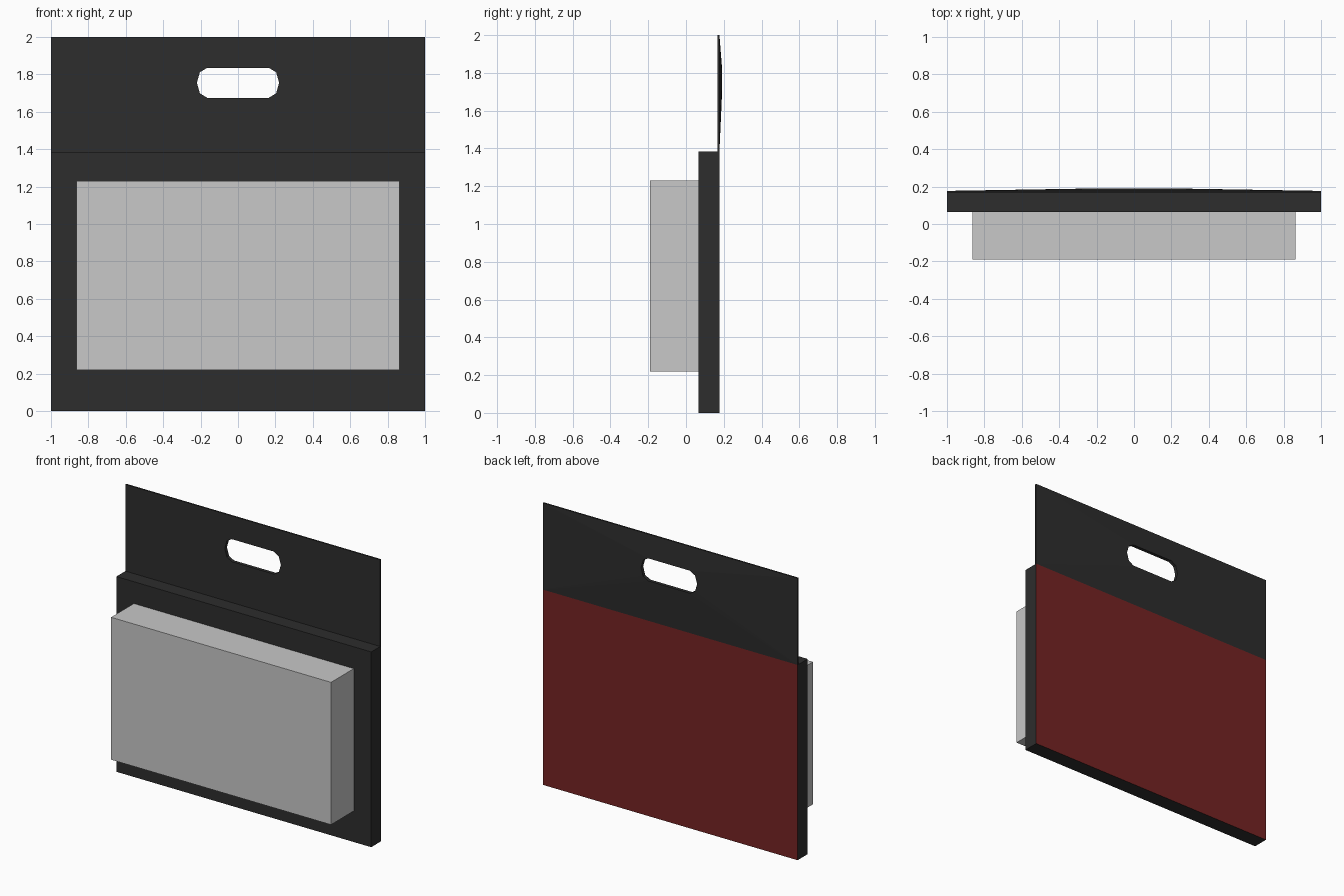
import bpy, bmesh, math

cube = bpy.data.objects.get("Cube")
if cube:
    bpy.data.objects.remove(cube)


def material(name, r, g, b):
    m = bpy.data.materials.new(name)
    m.use_nodes = True
    m.diffuse_color = (r, g, b, 1)
    m.node_tree.nodes["Principled BSDF"].inputs["Base Color"].default_value = (r, g, b, 1)
    return m


black = material("black card", 0.026, 0.026, 0.026)
red = material("dark red print", 0.18, 0.017, 0.017)
grey = material("light grey plastic", 0.578, 0.578, 0.578)


def finish(name, bm, *mats):
    bmesh.ops.recalc_face_normals(bm, faces=bm.faces)
    me = bpy.data.meshes.new(name)
    bm.to_mesh(me)
    bm.free()
    for m in mats:
        me.materials.append(m)
    ob = bpy.data.objects.new(name, me)
    bpy.context.scene.collection.objects.link(ob)
    return ob


def box(name, half_x, y0, y1, z0, z1, *mats):
    bm = bmesh.new()
    bmesh.ops.create_cube(bm, size=1)
    for v in bm.verts:
        v.co.x *= 2 * half_x
        v.co.y = y1 if v.co.y > 0 else y0
        v.co.z = z1 if v.co.z > 0 else z0
    return finish(name, bm, *mats)


FRONT, BACK, FOLD, TOP = 0.065, 0.177, 1.385, 2.0

# Shallow card body with a red back face
body = box("card_body", 1, FRONT, BACK, 0, FOLD, black, red)
for p in body.data.polygons:
    if p.normal.y > 0.9:
        p.material_index = 1

# Clear display tray on the front
box("front_tray", 0.863, -0.19, FRONT + 0.005, 0.22, 1.23, grey)

# Hanging tab: four rings around a rounded slot, thickening towards the slot
slot, edge = [], []
MID = 1.755
for side in (1, -1):
    for i in range(5):
        a = math.radians(-90 + 45 * i)
        dz = side * math.sin(a)
        slot.append((side * (0.165 + 0.055 * math.cos(a)), MID + 0.08 * dz))
        edge.append((side, MID if i == 2 else TOP if dz > 0 else FOLD))

bm = bmesh.new()
rings = [[bm.verts.new((x, y, z)) for x, z in loop]
         for loop, y in ((edge, 0.166), (edge, BACK), (slot, 0.19), (slot, 0.166))]
n = len(slot)
for r in range(4):
    a, b = rings[r], rings[(r + 1) % 4]
    for i in range(n):
        j = (i + 1) % n
        bm.faces.new((a[i], a[j], b[j], b[i]))
bmesh.ops.remove_doubles(bm, verts=bm.verts, dist=0.0001)
finish("hanging_tab", bm, black)
